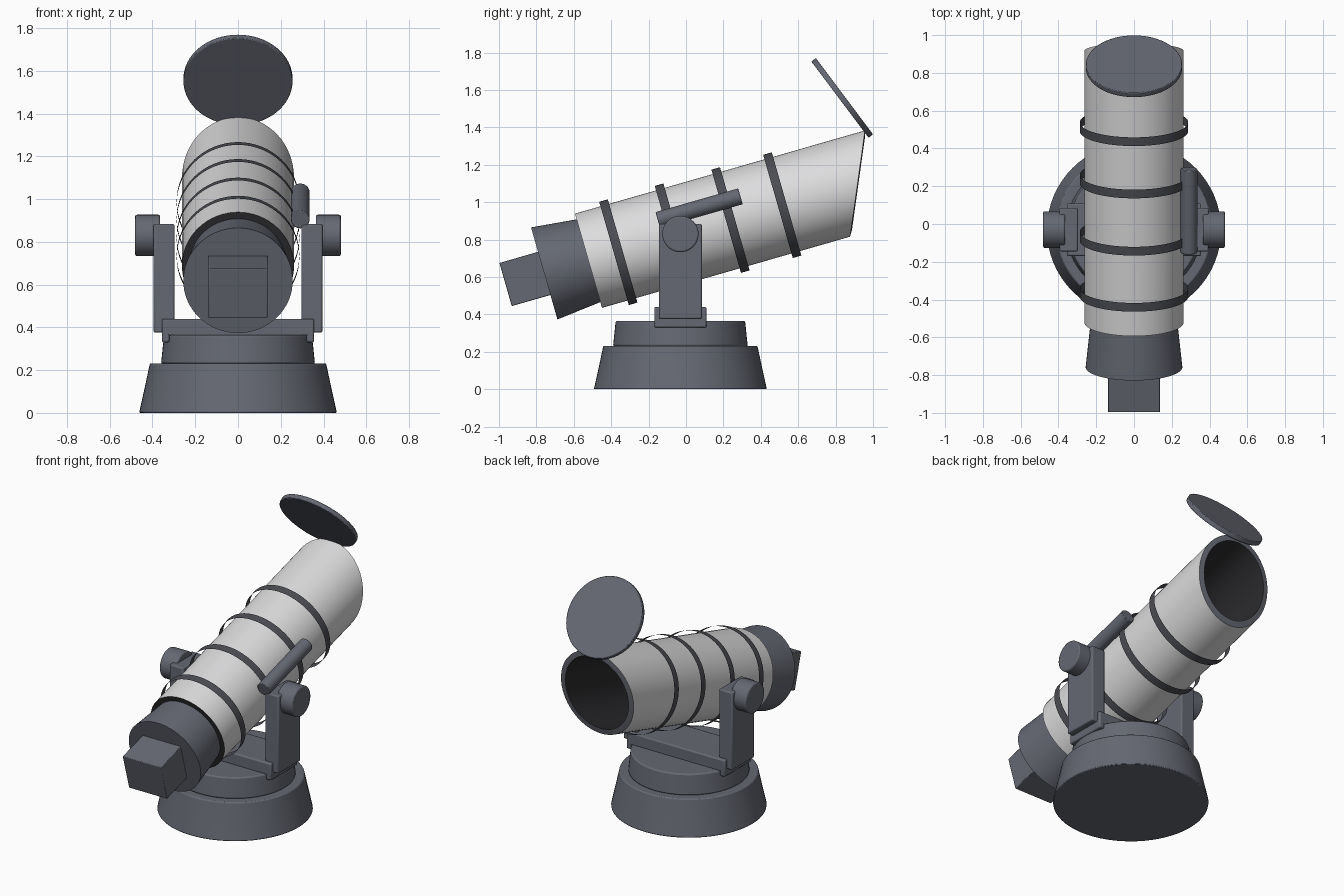
import bpy, bmesh, math
from mathutils import Matrix, Vector

if "Cube" in bpy.data.objects:
    bpy.data.objects.remove(bpy.data.objects["Cube"])


def material(name, rgb):
    m = bpy.data.materials.new(name)
    m.use_nodes = True
    m.diffuse_color = (*rgb, 1)
    bsdf = m.node_tree.nodes["Principled BSDF"]
    bsdf.inputs["Base Color"].default_value = (*rgb, 1)
    bsdf.inputs["Roughness"].default_value = 0.6
    return m


SLATE = material("slate grey", (0.13, 0.14, 0.17))
WHITE = material("off white", (0.72, 0.72, 0.73))
DARK = material("dark grey", (0.07, 0.073, 0.085))
BLACK = material("near black", (0.025, 0.025, 0.028))


def finish(name, bm, mats, matrix, bevel=0):
    mesh = bpy.data.meshes.new(name)
    bm.to_mesh(mesh)
    bm.free()
    for m in mats:
        mesh.materials.append(m)
    ob = bpy.data.objects.new(name, mesh)
    bpy.context.collection.objects.link(ob)
    ob.matrix_world = matrix
    if bevel:
        mod = ob.modifiers.new("soft edges", "BEVEL")
        mod.width = bevel
        mod.segments = 2
        mod.limit_method = "ANGLE"
    bpy.ops.object.select_all(action="DESELECT")
    ob.select_set(True)
    bpy.context.view_layer.objects.active = ob
    bpy.ops.object.shade_smooth_by_angle(angle=math.radians(35))
    return ob


def lathe(name, profile, mats, matrix, slots=None, slant=0, bevel=0, sides=64):
    """Revolve (radius, height) points; slots gives a material per segment."""
    bm = bmesh.new()
    rows = []
    for r, z in profile:
        if r == 0:
            rows.append([bm.verts.new((0, 0, z))] * sides)
            continue
        row = []
        for i in range(sides):
            a = math.tau * i / sides
            y = r * math.sin(a)
            # the far end is cut at a slant
            row.append(bm.verts.new((r * math.cos(a), y, z - slant * y * (z > 1))))
        rows.append(row)
    for k in range(len(rows) - 1):
        for i in range(sides):
            j = (i + 1) % sides
            quad = [rows[k][i], rows[k][j], rows[k + 1][j], rows[k + 1][i]]
            face = bm.faces.new(list(dict.fromkeys(quad)))
            face.material_index = slots[k] if slots else 0
    return finish(name, bm, mats, matrix, bevel)


def cylinder(name, r, length, mat, matrix, bevel=0, r_end=None):
    h = length / 2
    end = r if r_end is None else r_end
    return lathe(name, [(0, -h), (r, -h), (end, h), (0, h)], [mat], matrix, bevel=bevel)


def box(name, size, mat, matrix, bevel=0.008):
    bm = bmesh.new()
    bmesh.ops.create_cube(bm, size=1)
    bmesh.ops.scale(bm, vec=size, verts=bm.verts)
    return finish(name, bm, [mat], matrix, bevel)


def at(x, y, z):
    return Matrix.Translation((x, y, z))


CY = -0.03
TILT = Matrix.Rotation(math.radians(-74), 4, "X")
AXIS = at(0, -0.5215, 0.687) @ TILT      # local z runs along the tube

# Base
lathe("base_plinth", [(0, 0), (0.4626, 0), (0.437, 0.115), (0.412, 0.232), (0, 0.232)],
      [SLATE], at(0, CY, 0), bevel=0.006)
lathe("turntable", [(0, 0.23), (0.36, 0.23), (0.346, 0.365), (0, 0.365)],
      [SLATE], at(0, CY, 0), bevel=0.008)

# Fork mount
box("fork_crossbar", (0.71, 0.278, 0.08), SLATE, at(0, CY, 0.40))
for side, label in ((1, "left"), (-1, "right")):
    box("crossbar_end_" + label, (0.036, 0.278, 0.11), SLATE, at(side * 0.338, CY, 0.385))
    box("fork_arm_" + label, (0.098, 0.23, 0.508), SLATE, at(side * 0.346, CY, 0.63))
    cylinder("pivot_knob_" + label, 0.097, 0.117, SLATE,
             at(side * 0.4225, CY, 0.83) @ Matrix.Rotation(math.pi / 2, 4, "Y"), bevel=0.008)

# Main tube, open at the slanted mouth with a dark lining
lathe("main_tube",
      [(0, 0.02), (0.23, 0.02), (0.23, 0), (0.262, 0), (0.262, 1.4965),
       (0.228, 1.502), (0.228, 0.04), (0, 0.04)],
      [WHITE, SLATE, BLACK], AXIS, slots=[2, 2, 2, 0, 1, 2, 2], slant=0.4447)

# Thin bands standing just off the tube
for n, u in enumerate((0.166, 0.475, 0.79, 1.078)):
    lathe("tube_band_%d" % (n + 1), [(0.287, u - 0.024), (0.287, u + 0.024)], [DARK], AXIS)

# Rear housing and instrument box
cylinder("rear_housing", 0.256, 0.256, SLATE, AXIS @ at(0, 0, -0.118), r_end=0.229)
box("instrument_box", (0.276, 0.24, 0.225), SLATE, AXIS @ at(0, 0, -0.3485), bevel=0.004)

# Finder scope beside the tube
cylinder("finder_scope", 0.044, 0.46, SLATE, at(0.291, 0.07, 0.968) @ TILT, bevel=0.004)

# Open lid above the mouth
cylinder("mouth_lid", 0.255, 0.03, SLATE,
         at(0, 0.835, 1.5575) @ Matrix.Rotation(math.radians(-53.1), 4, "X"), bevel=0.004)
